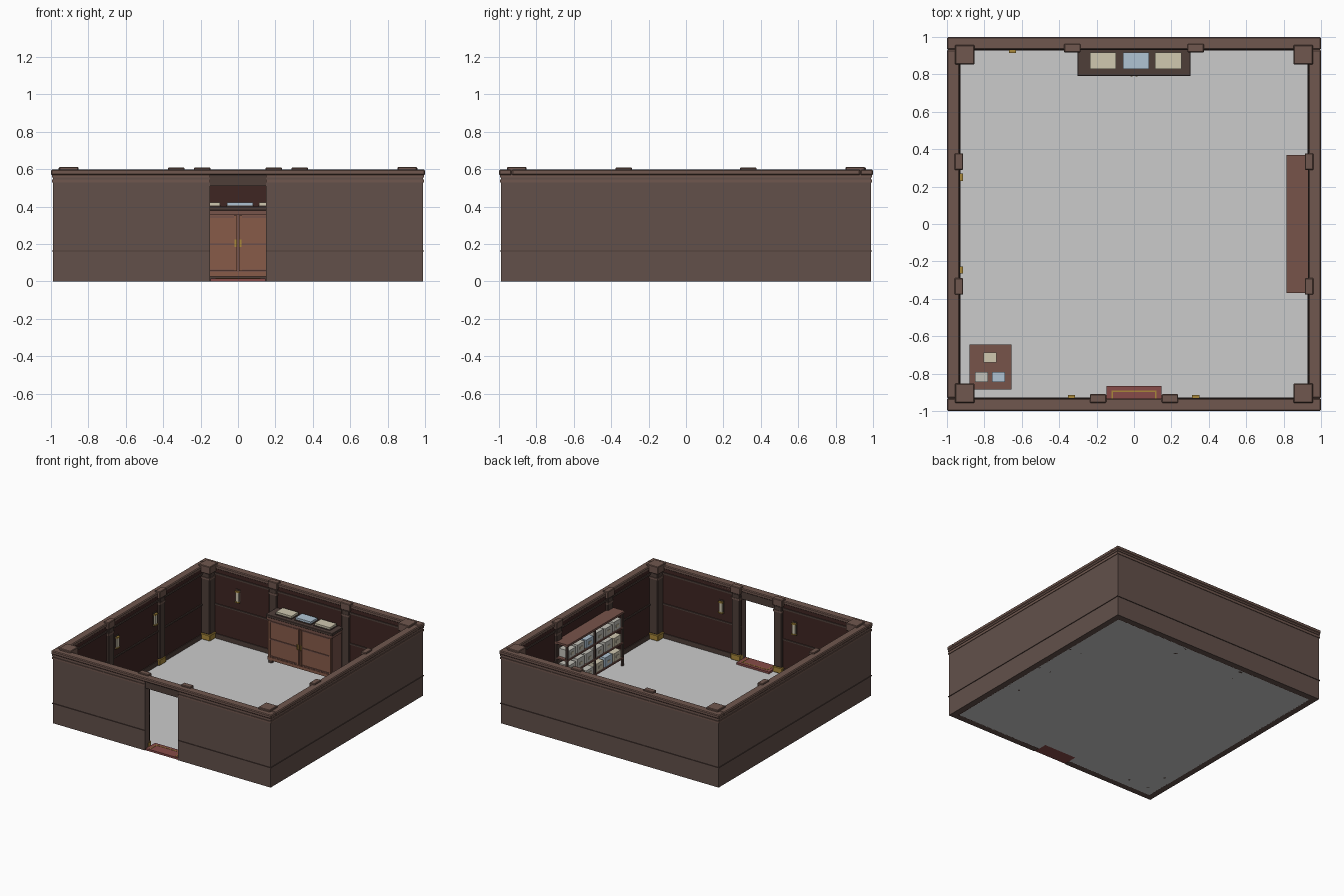
import bpy, random

if "Cube" in bpy.data.objects:
    bpy.data.objects.remove(bpy.data.objects["Cube"])

random.seed(4)


def mat(name, hexcol):
    m = bpy.data.materials.new(name)
    c = [int(hexcol[i:i + 2], 16) / 255 for i in (0, 2, 4)]
    m.diffuse_color = (*[((v + 0.055) / 1.055) ** 2.4 if v > 0.04 else v / 12.92 for v in c], 1)
    m.use_nodes = True
    m.node_tree.nodes["Principled BSDF"].inputs["Base Color"].default_value = m.diffuse_color
    return m


WALL, TRIM = mat("wall", "62504a"), mat("trim", "70574e")
LINING, DARK = mat("lining", "3e2622"), mat("dark_wood", "4e3e39")
WOOD, BOARD = mat("wood", "875b49"), mat("board", "77534a")
RED, GOLD = mat("red", "874b48"), mat("gold", "a8873a")
CREAM, BLUE, GREY = mat("cream", "d0c8b0"), mat("blue", "b0c4d4"), mat("pale", "c4c2ba")


def box(name, x, y, z, m, bevel=0.0):
    """Box from (min, max) ranges."""
    bpy.ops.mesh.primitive_cube_add(size=1, location=[(r[0] + r[1]) / 2 for r in (x, y, z)])
    o = bpy.context.object
    o.name = name
    o.scale = [abs(r[1] - r[0]) for r in (x, y, z)]
    bpy.ops.object.transform_apply(location=False, rotation=False, scale=True)
    o.data.materials.append(m)
    if bevel:
        b = o.modifiers.new("bevel", 'BEVEL')
        b.width, b.segments = bevel, 1
    return o


def band(name, inner, outer, z, m, gap=0.15, bevel=0.0):
    """Rectangular ring round the room, optionally open at the doorway."""
    box(name + "_back", (-outer, outer), (inner, outer), z, m, bevel)
    for s in (-1, 1):
        box(name + "_side", (s * inner, s * outer), (-inner, inner), z, m, bevel)
        if gap:
            box(name + "_front", (s * gap, s * outer), (-outer, -inner), z, m, bevel)
    if not gap:
        box(name + "_front", (-outer, outer), (-outer, -inner), z, m, bevel)


# floor
bpy.ops.mesh.primitive_plane_add(size=1.88)
bpy.context.object.name = "floor"

# walls, lining, mouldings
band("wall", 0.942, 0.99, (0, 0.575), WALL)
band("wall_lining", 0.935, 0.942, (0, 0.575), LINING)
band("outer_dado", 0.99, 0.995, (0.16, 0.166), DARK)
band("outer_moulding", 0.99, 0.995, (0.53, 0.545), TRIM)
band("cornice", 0.935, 0.995, (0.555, 0.568), TRIM)
band("top_rail", 0.932, 1.0, (0.568, 0.598), TRIM, gap=0, bevel=0.006)
band("inner_baseboard", 0.929, 0.935, (0.002, 0.04), DARK)
band("inner_dado", 0.928, 0.935, (0.275, 0.287), DARK)
band("inner_frieze", 0.929, 0.935, (0.525, 0.54), DARK)
box("door_lintel", (-0.15, 0.15), (-0.985, -0.935), (0.51, 0.57), DARK)


def pillar(name, cx, cy, hx, hy):
    """Post with brass foot, plinth, shaft, stepped capital."""
    for part, k, z, m, bv in (("foot", 0.97, (0.002, 0.05), GOLD, 0.004),
                              ("shaft", 0.8, (0.05, 0.55), DARK, 0.004),
                              ("collar", 0.9, (0.5, 0.515), TRIM, 0),
                              ("capital", 1.0, (0.55, 0.613), TRIM, 0.004)):
        top = z[1] - (0.004 if part == "capital" and min(hx, hy) < 0.04 else 0)
        box(name + "_" + part, (cx - hx * k, cx + hx * k), (cy - hy * k, cy + hy * k),
            (z[0], top), m, bv)


# corner pillars and pilasters
for s in (-1, 1):
    for t in (-1, 1):
        pillar("corner_pillar", s * 0.905, t * 0.905, 0.052, 0.052)
        pillar("side_pilaster", s * 0.936, t * 0.333, 0.023, 0.044)
    pillar("back_pilaster", s * 0.33, 0.94, 0.044, 0.023)
    pillar("door_pilaster", s * 0.192, -0.933, 0.044, 0.023)


# wall lamps
def lamp(x, y, nx, ny):
    def part(name, w, d0, d1, z, m):
        xr = (x + nx * d0, x + nx * d1) if nx else (x - w, x + w)
        yr = (y + ny * d0, y + ny * d1) if ny else (y - w, y + w)
        box(name, xr, yr, z, m)
    part("lamp_plate", 0.02, 0, 0.006, (0.345, 0.455), DARK)
    part("lamp_glass", 0.014, 0.006, 0.018, (0.36, 0.435), CREAM)
    part("lamp_cap", 0.019, 0.004, 0.022, (0.435, 0.445), GOLD)
    part("lamp_base", 0.019, 0.004, 0.022, (0.35, 0.36), GOLD)


for args in ((-0.935, 0.25, 1, 0), (-0.935, -0.245, 1, 0), (-0.65, 0.935, 0, -1),
             (0.33, -0.935, 0, 1), (-0.335, -0.935, 0, 1)):
    lamp(*args)

# doorway mat with inlaid border
box("threshold_mat", (-0.148, 0.146), (-0.985, -0.865), (0, 0.016), RED)
box("mat_inlay_front", (-0.12, 0.12), (-0.897, -0.889), (0.016, 0.018), GOLD)
for s in (-1, 1):
    box("mat_inlay_side", (s * 0.112, s * 0.12), (-0.975, -0.889), (0.016, 0.018), GOLD)

# cabinet on the back wall
box("cabinet_body", (-0.29, 0.29), (0.81, 0.93), (0.035, 0.365), BOARD)
box("cabinet_plinth", (-0.295, 0.295), (0.802, 0.93), (0.025, 0.05), WOOD)
box("cabinet_cornice", (-0.297, 0.297), (0.797, 0.93), (0.355, 0.378), BOARD)
box("cabinet_top", (-0.303, 0.303), (0.79, 0.935), (0.378, 0.4), DARK, 0.003)
for s in (-1, 1):
    box("cabinet_door", (s * 0.006, s * 0.284), (0.802, 0.81), (0.055, 0.352), WOOD)
    for a, b in ((0.006, 0.022), (0.268, 0.284)):
        box("door_stile", (s * a, s * b), (0.796, 0.802), (0.055, 0.352), WOOD)
    for z in (0.055, 0.196, 0.34):
        box("door_rail", (s * 0.022, s * 0.268), (0.797, 0.802), (z, z + 0.01), BOARD)
    box("door_handle", (s * 0.009, s * 0.018), (0.788, 0.796), (0.185, 0.225), GOLD)
    for y in (0.81, 0.91):
        box("cabinet_foot", (s * 0.26, s * 0.29), (y, y + 0.02), (0, 0.03), DARK)
for x, m in ((-0.165, CREAM), (0.01, BLUE), (0.183, CREAM)):
    box("paper_tray", (x - 0.075, x + 0.075), (0.825, 0.923), (0.4, 0.406), DARK)
    box("paper_stack", (x - 0.07, x + 0.07), (0.83, 0.918), (0.406, 0.422), m)

# storage shelf on the right wall
for y in (-0.36, 0, 0.36):
    for x in (0.822, 0.92):
        box("shelf_post", (x, x + 0.014), (y - 0.008, y + 0.008), (0, 0.435), DARK)
for z in (0.06, 0.185, 0.31):
    box("shelf_board", (0.82, 0.935), (-0.368, 0.368), (z, z + 0.012), BOARD)
    for side in (-1, 1):
        for i in range(3):
            y = side * (0.066 + i * 0.113)
            h = random.uniform(0.065, 0.082)
            box("archive_box", (0.828, 0.918), (y - 0.047, y + 0.047),
                (z + 0.012, z + 0.012 + h), random.choice((CREAM, GREY, GREY, BLUE)))
            box("box_label", (0.825, 0.828), (y - 0.018, y + 0.018), (z + 0.035, z + 0.055), CREAM)
box("shelf_top", (0.815, 0.938), (-0.37, 0.37), (0.433, 0.45), BOARD)

# corner table with papers
box("table_top", (-0.88, -0.655), (-0.885, -0.643), (0.19, 0.21), BOARD)
box("table_apron", (-0.865, -0.67), (-0.87, -0.658), (0.155, 0.19), WOOD)
for x in (-0.87, -0.687):
    for y in (-0.875, -0.675):
        box("table_leg", (x, x + 0.022), (y, y + 0.022), (0, 0.19), DARK)
for x, y, m in ((-0.77, -0.714, CREAM), (-0.815, -0.818, GREY), (-0.725, -0.818, BLUE)):
    box("table_papers", (x - 0.035, x + 0.035), (y - 0.027, y + 0.027), (0.21, 0.232), m)
